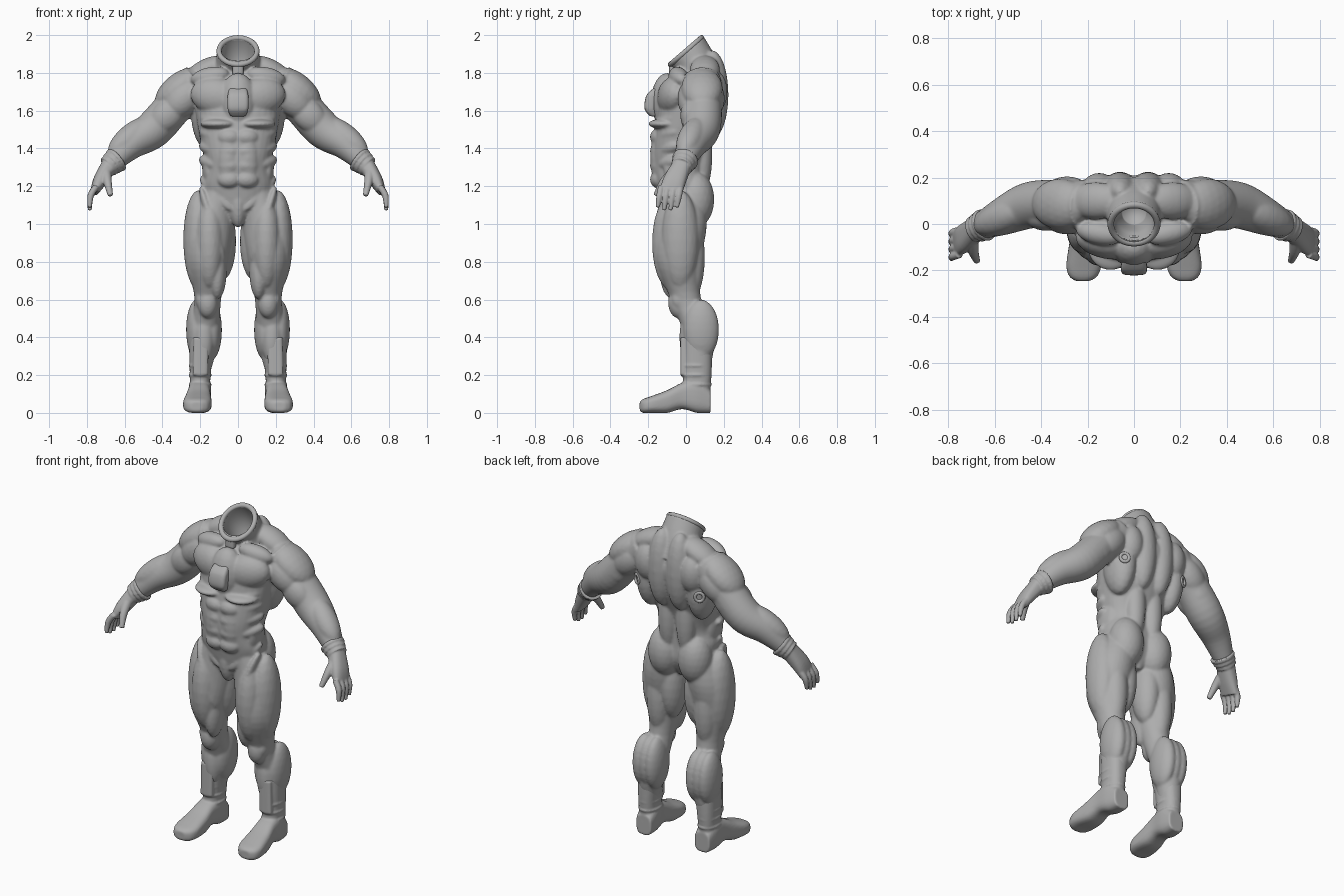
import bpy, bmesh, math
from mathutils import Vector, Matrix

default_cube = bpy.data.objects.get("Cube")
if default_cube:
    bpy.data.objects.remove(default_cube)

X, Y, Z = Matrix.Identity(3)
suit_colour = (.42, .42, .42, 1)
suit_grey = bpy.data.materials.new("suit grey")
suit_grey.use_nodes = True
suit_grey.diffuse_color = suit_colour
suit_grey.node_tree.nodes["Principled BSDF"].inputs["Base Color"].default_value = suit_colour


def frame(direction, reference):
    """Side, depth and forward axes of a cross-section."""
    forward = direction.normalized()
    depth = (reference - forward * reference.dot(forward)).normalized()
    return depth.cross(forward), depth, forward


def smooth_rows(rows, steps=5):
    """Pass a smooth curve through every column of the rows."""
    result = []
    last = len(rows) - 1
    for i in range(last):
        before, start = rows[max(i - 1, 0)], rows[i]
        end, after = rows[i + 1], rows[min(i + 2, last)]
        for step in range(steps):
            s = step / steps
            ease = s * s * (3 - s - s)
            row = []
            for a, b, c, d in zip(before, start, end, after):
                leaving, arriving = (c - a) / 2, (d - b) / 2
                bend = s * (1 - s) * ((1 - s) * leaving - s * arriving)
                row.append(b + (c - b) * ease + bend)
            result.append(row)
    return result + [list(rows[last])]


def loft(bm, rows, axis=None, reference=Y, power=2, sides=32):
    """Skin rounded rings; each row is a centre, half width and half depth (or one radius)."""
    rows = smooth_rows(rows)
    centres = [Vector(row[:3]) for row in rows]
    last = len(rows) - 1
    rings = []
    for i, row in enumerate(rows):
        ahead = centres[min(i + 1, last)] - centres[max(i - 1, 0)]
        across, deep, forward = frame(axis or ahead, reference)
        ring = []
        for k in range(sides):
            angle = math.tau * k / sides
            c, s = math.cos(angle), math.sin(angle)
            c = math.copysign(abs(c) ** (2 / power), c) * row[3]
            s = math.copysign(abs(s) ** (2 / power), s) * row[-1]
            ring.append(bm.verts.new(centres[i] + across * c + deep * s))
        rings.append(ring)
    for low, high in zip(rings, rings[1:]):
        for k in range(sides):
            bm.faces.new((low[k - 1], low[k], high[k], high[k - 1]))
    bm.faces.new(rings[0][::-1])
    bm.faces.new(rings[-1])


def muscle(bm, start, end, width, depth=None):
    """Ellipsoid stretched between two points."""
    start, end = Vector(start), Vector(end)
    across, deep, forward = frame(end - start, Y)
    half_length = (end - start).length / 2
    axes = Matrix((across * width, deep * (depth or width), forward * half_length))
    placement = axes.transposed().to_4x4()
    placement.translation = (start + end) / 2
    bmesh.ops.create_icosphere(bm, subdivisions=3, radius=1, matrix=placement)


def upright(bm, x, y, top, bottom, width, depth=None):
    """Vertical muscle."""
    muscle(bm, (x, y, bottom), (x, y, top), width, depth)


def paint(mesh):
    mesh.materials.clear()
    mesh.materials.append(suit_grey)
    mesh.shade_smooth()


def add_object(name, mesh):
    paint(mesh)
    obj = bpy.data.objects.new(name, mesh)
    bpy.context.scene.collection.objects.link(obj)
    return obj


def raw_object(name, bm):
    bmesh.ops.recalc_face_normals(bm, faces=bm.faces)
    mesh = bpy.data.meshes.new(name)
    bm.to_mesh(mesh)
    bm.free()
    return add_object(name, mesh)


def finish(name, bm, voxel=.006, rounds=3, symmetric=False, pair=False, cutter=None):
    """Fuse the pieces into one skin; a pair also gets a mirrored twin."""
    obj = raw_object("left_" + name if pair else name, bm)
    if symmetric:
        halves = obj.modifiers.new("halves", 'MIRROR')
        halves.use_mirror_merge = False
    fuse = obj.modifiers.new("fuse", 'REMESH')
    fuse.mode, fuse.voxel_size = 'VOXEL', voxel
    relax = obj.modifiers.new("relax", 'SMOOTH')
    relax.factor, relax.iterations = .5, rounds
    if cutter:
        cut = obj.modifiers.new("opening", 'BOOLEAN')
        cut.operation, cut.object = 'DIFFERENCE', cutter
    bpy.context.view_layer.update()
    graph = bpy.context.evaluated_depsgraph_get()
    baked = bpy.data.meshes.new_from_object(obj.evaluated_get(graph))
    obj.modifiers.clear()
    obj.data = baked
    paint(baked)
    if pair:
        twin = baked.copy()
        twin.transform(Matrix.Scale(-1, 4, X))
        twin.flip_normals()
        add_object("right_" + name, twin)


def torus(name, location, rotation, radius, tube):
    bpy.ops.mesh.primitive_torus_add(major_radius=radius, minor_radius=tube,
                                     location=location, rotation=rotation)
    obj = bpy.context.object
    obj.name = name
    obj.scale.y = 1.08
    paint(obj.data)


# Neck opening cutter
bm = bmesh.new()
loft(bm, [(0, .05, 1.72, .05), (0, .04, 1.84, .08), (0, 0, 1.92, .09), (0, -.04, 1.96, .09)])
neck_opening = raw_object("neck_opening_cutter", bm)
neck_opening.hide_render = True

# Torso core and collar
bm = bmesh.new()
core = [(1, -.03, .03, .08), (1.1, -.02, .14, .12), (1.2, -.03, .19, .13), (1.3, -.04, .17, .14),
        (1.4, -.03, .19, .15), (1.55, .01, .22, .17), (1.7, .04, .23, .17), (1.8, .06, .18, .11)]
loft(bm, [(0, y, z, width, depth) for z, y, width, depth in core], axis=Z, power=2.4)
loft(bm, [(0, .08, 1.74, .14, .13), (0, .05, 1.85, .12, .11), (0, 0, 1.92, .11, .12)])

# Chest, shoulders and back
muscle(bm, (-.02, -.1, 1.65), (.25, -.05, 1.7), .1, .075)
upright(bm, 0, -.1, 1.8, 1.5, .1, .085)
muscle(bm, (.05, -.06, 1.8), (.25, -.02, 1.76), .05)
muscle(bm, (.05, .1, 1.87), (.28, .1, 1.76), .06, .08)
upright(bm, .17, .08, 1.8, 1.4, .08, .11)
upright(bm, .15, .14, 1.82, 1.58, .08)
upright(bm, .06, .14, 1.92, 1.45, .08, .085)
upright(bm, .06, .08, 1.6, 1.15, .06)

# Stomach, ribs, waist and groin
muscle(bm, (0, -.1, 1.53), (.2, -.1, 1.53), .03, .1)
upright(bm, .05, -.12, 1.52, 1.18, .07)
for row in range(4):
    z = 1.46 - row * .075
    muscle(bm, (-.01, -.16, z), (.11, -.14, z), .045, .04)
    z += .07
    muscle(bm, (.1, -.14, z), (.2, -.03, z + .04), .035, .04)
upright(bm, .16, -.05, 1.4, 1.2, .03, .07)
muscle(bm, (.2, -.05, 1.25), (.03, -.13, 1.07), .035, .04)
upright(bm, 0, -.09, 1.25, .98, .05, .06)

# Arms
shoulder, elbow, wrist = Vector((.2, .08, 1.75)), Vector((.45, .08, 1.5)), Vector((.68, -.02, 1.31))
loft(bm, [(*shoulder, .11), (.33, .09, 1.63, .1), (*elbow, .1, .09), (.57, .03, 1.42, .08, .07), (*wrist, .05)])
muscle(bm, shoulder + Z * .06, (.43, .09, 1.62), .08, .11)
for side in (-1, 1):
    spread = Y * side * .05
    muscle(bm, shoulder + spread, shoulder.lerp(elbow, .7) + spread, .085, .075)
    muscle(bm, shoulder.lerp(elbow, .4) + spread, elbow + spread, .08, .06)
for lift in (.02, .055):
    muscle(bm, elbow + Z * lift, wrist + Z * lift, .07)

# Legs, in equal steps down from the hip
leg = [(.1, -.02, .08, .11), (.14, -.02, .12, .13), (.16, -.04, .11, .12),
       (.16, 0, .07, .08), (.18, .07, .08, .08), (.2, .06, .05, .06)]
loft(bm, [(x, y, 1.2 - step * .2, width, depth) for step, (x, y, width, depth) in enumerate(leg)], axis=Z)

# Seat and thigh
upright(bm, .1, .05, 1.28, .98, .1)
upright(bm, .15, -.08, 1.15, .65, .08, .1)
upright(bm, .21, -.03, 1.18, .65, .08, .1)
upright(bm, .11, -.07, .9, .6, .05, .07)
upright(bm, .085, 0, 1.12, .7, .075, .09)
upright(bm, .16, .03, 1.05, .6, .07)
muscle(bm, (.2, -.08, 1.2), (.07, -.1, .8), .03, .07)

# Knee, calf and shin
upright(bm, .16, -.04, .67, .5, .055)
for x in (.13, .2):
    upright(bm, x, -.03, .65, .55, .025, .045)
for x in (.14, .18, .22):
    upright(bm, x, .08, .6, .28, .055, .095)
upright(bm, .18, .02, .55, .25, .055)
finish("body", bm, voxel=.007, rounds=8, symmetric=True, cutter=neck_opening)
bpy.data.objects.remove(neck_opening)

# Collar rim and throat tab
torus("collar_rim", (0, 0, 1.915), (.71, 0, 0), .1, .014)
bm = bmesh.new()
loft(bm, [(0, -.07, 1.79, .03, .02), (0, -.07, 1.85, .03, .02)], axis=Z, power=3)
finish("throat_tab", bm)

# Chest badge
bm = bmesh.new()
loft(bm, [(0, -.17, 1.57, .04, .02), (0, -.19, 1.61, .055, .03), (0, -.18, 1.68, .055, .03),
          (0, -.15, 1.72, .045, .02)], axis=Z, power=4)
finish("chest_badge", bm, rounds=6)

# Back ports
for side, label in ((1, "left"), (-1, "right")):
    torus(label + "_back_port", (side * .21, .17, 1.58), (math.pi / 2, 0, side * -.5), .024, .009)

# Gloves: cuff bands, palm, fingers, thumb
bm = bmesh.new()
for band in range(3):
    middle = elbow.lerp(wrist, .85 + band * .08)
    size = .07 - band * .006
    edge = (wrist - elbow) * .03
    loft(bm, [(*(middle - edge), size), (*(middle + edge), size)])
loft(bm, [(*wrist, .045, .05), (.73, -.06, 1.23, .037, .06), (.76, -.08, 1.17, .022, .06)], power=2.5)
for finger in range(4):
    y = finger * .034 - .13
    tip = 1.065 + abs(finger - 1.5) * .015
    size = .017
    loft(bm, [(.75, y, 1.2, size), (.78, y - .01, 1.15, size), (.785, y - .02, tip, size * .6)])
loft(bm, [(.7, -.06, 1.28, .03), (.69, -.12, 1.22, .022), (.675, -.16, 1.15, .014)], reference=X)
finish("glove", bm, voxel=.005, pair=True)

# Boots: shaft, folds, shin guard, foot with a raised arch
bm = bmesh.new()
loft(bm, [(.19, .06, .4, .07, .08), (.2, .06, .2, .055, .075), (.2, .05, .05, .05, .07)], axis=Z, power=2.4)
for fold in range(3):
    z = .15 + fold * .05
    upright(bm, .2, .055, z + .02, z - .02, .062, .083)
loft(bm, [(.195, -.01, .4, .04, .02), (.2, -.01, .2, .04, .02)], axis=Z, power=4)
foot = [(.13, .05, .06, 0), (.06, .06, .09, 0), (-.02, .06, .07, .02), (-.1, .07, .06, 0),
        (-.18, .075, .045, 0), (-.225, .06, .037, 0), (-.245, .03, .025, .01)]
loft(bm, [(.205 - y * .06, y, height + lift, width, height) for y, width, height, lift in foot],
     axis=-Y, reference=Z, power=3)
finish("boot", bm, pair=True)
